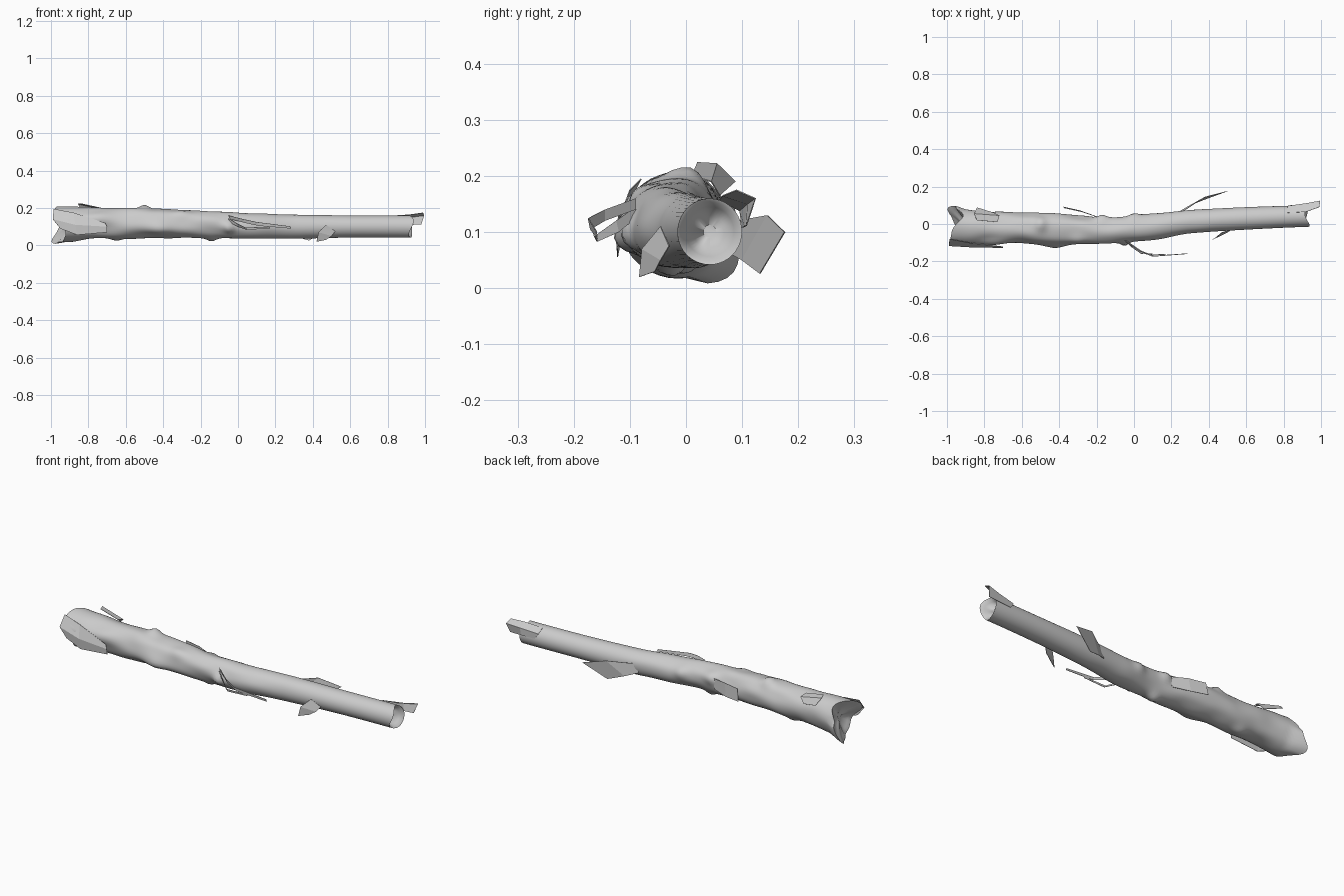
import bpy, bmesh, math
from mathutils import Vector, noise

cube = bpy.data.objects.get("Cube")
if cube:
    bpy.data.objects.remove(cube, do_unlink=True)

# One flat grey for wood and bark
grey = bpy.data.materials.new("grey_wood")
grey.use_nodes = True
colour = (0.6, 0.6, 0.6, 1)
grey.diffuse_color = colour
grey.node_tree.nodes["Principled BSDF"].inputs["Base Color"].default_value = colour


def add_object(name, bm):
    mesh = bpy.data.meshes.new(name)
    bm.to_mesh(mesh)
    bm.free()
    mesh.materials.append(grey)
    obj = bpy.data.objects.new(name, mesh)
    bpy.context.collection.objects.link(obj)
    return obj


# Branch outline: x, y min, y max, z min, z max
STATIONS = [
    (-1.0, -.115, .085, .015, .21),
    (-.9, -.115, .08, .02, .205),
    (-.78, -.105, .065, .035, .205),
    (-.62, -.1, .06, .035, .2),
    (-.45, -.115, .06, .04, .198),
    (-.3, -.11, .045, .04, .19),
    (-.1, -.1, .035, .04, .18),
    (.1, -.085, .055, .036, .17),
    (.3, -.05, .075, .036, .165),
    (.6, -.03, .09, .042, .16),
    (.94, -.015, .1, .042, .16),
]

# Knots: x, angle in degrees, height, spread along the branch
KNOTS = [
    (-.5, 75, .022, .03), (-.65, -80, .016, .04), (-.14, -85, .018, .03),
    (-.05, 190, .02, .025), (-.17, 20, .016, .03), (-.42, 200, .014, .06),
    (-.75, 160, .012, .07), (0, 15, .014, .03), (-.3, 130, .01, .04),
]


def outline(x):
    """Smoothly blended outline values at x."""
    i = 0
    while i < len(STATIONS) - 2 and x > STATIONS[i + 1][0]:
        i += 1
    a, b = STATIONS[i], STATIONS[i + 1]
    t = (x - a[0]) / (b[0] - a[0])
    t = max(0, min(1, t))
    before = STATIONS[max(i - 1, 0)]
    after = STATIONS[min(i + 2, len(STATIONS) - 1)]
    result = []
    for k in range(1, 5):
        p, q, r, s = before[k], a[k], b[k], after[k]
        result.append(q + .5 * t * (r - p + t * (2*p - 5*q + 4*r - s
                                                  + t * (3*(q - r) + s - p))))
    return result


def surface(x, angle, scale=1.0):
    """Point on the bumpy branch, or inside it when scale is below one."""
    y0, y1, z0, z1 = outline(x)
    bump = 0
    for kx, degrees, height, spread in KNOTS:
        turn = math.remainder(angle - math.radians(degrees), math.tau)
        bump += height * math.exp(-((x - kx) / spread) ** 2 - (turn / .4) ** 2)
    # Gnarled at the thick end, calm at the thin end
    rough = .009 * max(0, min(1, .5 - x))
    spot = Vector((x * 7, math.cos(angle) * 1.3, math.sin(angle) * 1.3))
    bump += rough * noise.noise(spot)
    ry = ((y1 - y0) / 2 + bump) * scale
    rz = ((z1 - z0) / 2 + bump) * scale
    return Vector((x, (y0 + y1) / 2 + ry * math.cos(angle),
                   (z0 + z1) / 2 + rz * math.sin(angle)))


def left_edge(angle):
    """Broken thick end: two prongs with notches between them."""
    fork = math.cos(2 * (angle - math.radians(135)))
    return -.955 - .035 * fork - .008 * math.sin(5 * angle)


def right_edge(angle):
    """Thin end with shallow nicks in the rim."""
    return .925 + .01 * math.cos(2 * angle + 1) + .004 * math.sin(3 * angle)


# Branch: lofted rings with a hollow at each end
SIDES, RINGS = 40, 110
bm = bmesh.new()
rings = []


def add_ring(place):
    rings.append([bm.verts.new(place(math.tau * j / SIDES)) for j in range(SIDES)])


for depth, scale in ((.045, .2), (.035, .5), (.015, .8), (.004, .93)):
    def hollow(a):
        rim = left_edge(a)
        p = surface(rim, a, scale)
        p.x = -.955 + (rim + .955) * scale + depth
        return p
    add_ring(hollow)
for i in range(RINGS + 1):
    t = i / RINGS
    add_ring(lambda a: surface(left_edge(a) * (1 - t) + right_edge(a) * t, a))
for depth, scale in ((.004, .9), (.02, .75), (.04, .5), (.05, .2)):
    add_ring(lambda a: surface(right_edge(a), a, scale) - Vector((depth, 0, 0)))
for a, b in zip(rings, rings[1:]):
    for j in range(SIDES):
        k = (j + 1) % SIDES
        bm.faces.new((a[j], a[k], b[k], b[j]))
bm.faces.new(rings[0])
bm.faces.new(rings[-1])
bmesh.ops.recalc_face_normals(bm, faces=bm.faces)
# Flare the lower back prong outward
for v in bm.verts:
    if v.co.x < -.9 and v.co.y > 0 and v.co.z < .12:
        v.co.y += (-.9 - v.co.x) * .3
        v.co.z += (-.9 - v.co.x) * -.15
branch = add_object("branch", bm)
bpy.context.view_layer.objects.active = branch
branch.select_set(True)
bpy.ops.object.shade_smooth_by_angle(angle=math.radians(40))
branch.select_set(False)


def sheet(name, *rails):
    """Thin loose bark stretched between rails of equal length."""
    bm = bmesh.new()
    rows = [[bm.verts.new(p) for p in rail] for rail in rails]
    for a, b in zip(rows, rows[1:]):
        for j in range(len(a) - 1):
            bm.faces.new((a[j], a[j + 1], b[j + 1], b[j]))
    obj = add_object(name, bm)
    solid = obj.modifiers.new("thickness", "SOLIDIFY")
    solid.thickness = .002
    solid.offset = 0


# Loose bark plates
sheet("front_bark_plate",
      [(-.985, -.08, .195), (-.88, -.1, .175), (-.71, -.12, .12)],
      [(-.99, -.117, .14), (-.87, -.124, .11), (-.7, -.127, .1)],
      [(-.95, -.116, .09), (-.86, -.122, .056), (-.7, -.122, .07)])
sheet("top_bark_flake",
      [(-.84, .02, .224), (-.73, .01, .2)],
      [(-.855, .055, .222), (-.72, .045, .19)],
      [(-.84, .088, .19), (-.75, .06, .165)])
sheet("back_bark_flake",
      [(-.37, .085, .155), (-.28, .065, .155), (-.19, .035, .145)],
      [(-.38, .092, .09), (-.29, .072, .085), (-.2, .04, .09)])
sheet("large_back_flake",
      [(.25, .06, .115), (.38, .145, .13), (.5, .176, .1)],
      [(.24, .065, .07), (.3, .1, .05), (.38, .132, .026)])
sheet("front_bark_flake",
      [(.42, -.083, .02), (.43, -.078, .07), (.47, -.045, .11)],
      [(.47, -.055, .03), (.5, -.045, .05), (.52, -.03, .075)])
sheet("end_bark_flake",
      [(.82, .06, .158), (.92, .065, .165), (.99, .09, .175)],
      [(.82, .096, .138), (.92, .11, .15), (.995, .124, .16)],
      [(.84, .1, .108), (.92, .105, .11), (.98, .108, .112)])
# Peeling strips at the front
sheet("long_bark_strip",
      [(-.05, -.09, .16), (.03, -.145, .14), (.1, -.174, .125), (.28, -.16, .102)],
      [(-.04, -.09, .14), (.04, -.145, .12), (.11, -.17, .105), (.285, -.158, .09)])
sheet("short_bark_strip",
      [(-.05, -.09, .145), (-.01, -.125, .12), (.04, -.16, .095), (.17, -.165, .1)],
      [(-.05, -.09, .125), (0, -.12, .1), (.05, -.158, .083), (.17, -.163, .092)])
